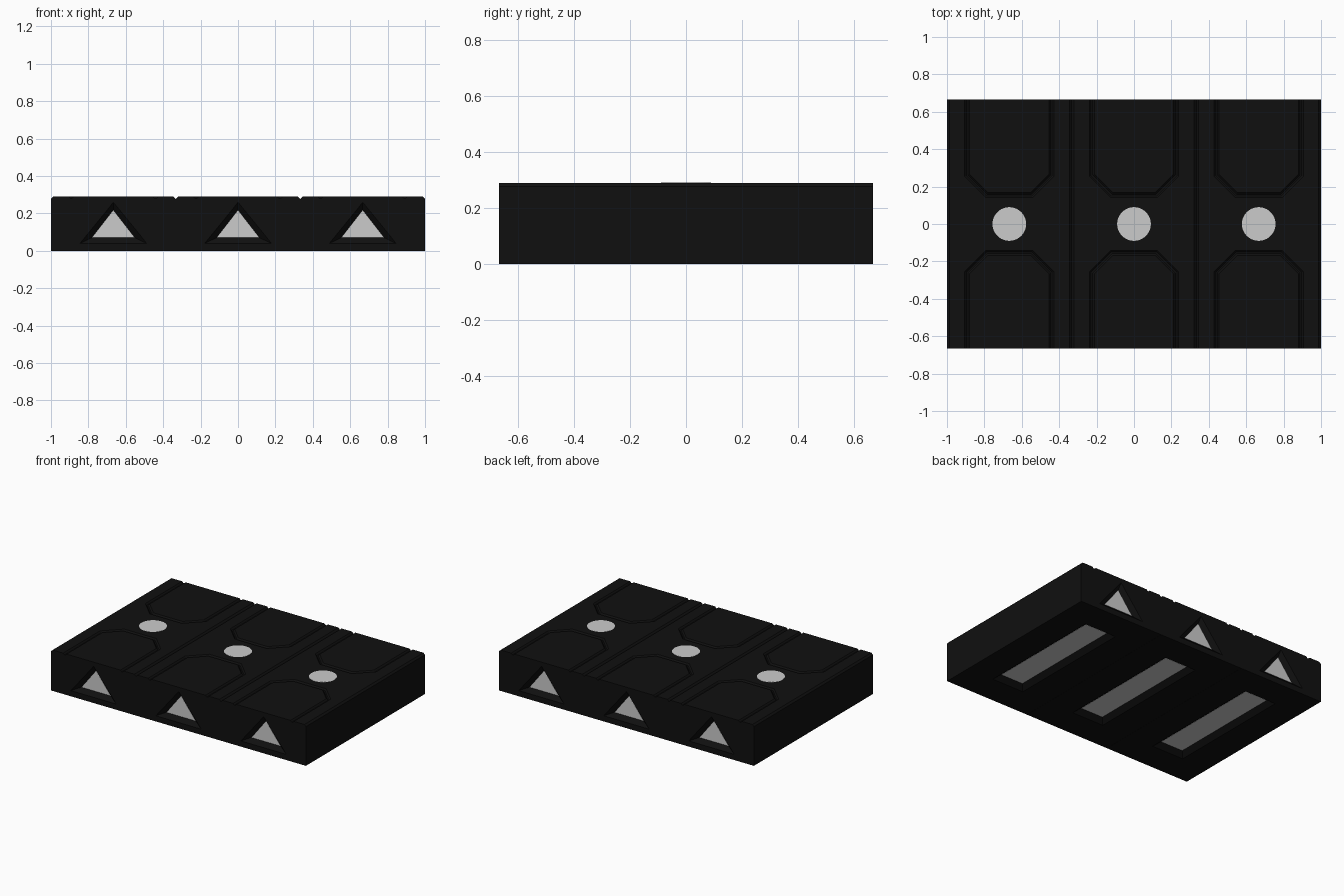
import bpy, bmesh
from math import cos, sin, pi

if "Cube" in bpy.data.objects:
    bpy.data.objects.remove(bpy.data.objects["Cube"])

H, D, P = 0.29, 1.3333 / 2, 2 / 3      # height, half depth, module pitch
HW = P / 2 - 0.0005                    # half module width, leaving a hairline seam
DEPTH = 0.03                           # depth of the lamp recesses

black = bpy.data.materials.new("black_casing")
black.diffuse_color = (0.005, 0.005, 0.005, 1)
black.use_nodes = True
black.node_tree.nodes["Principled BSDF"].inputs["Base Color"].default_value = black.diffuse_color


def loft(name, rings, mat=None):
    """Closed solid skinned through rings of equal point count."""
    bm = bmesh.new()
    vs = [[bm.verts.new(p) for p in r] for r in rings]
    n = len(vs[0])
    for a, b in zip(vs, vs[1:]):
        for i in range(n):
            bm.faces.new((a[i], a[(i + 1) % n], b[(i + 1) % n], b[i]))
    bm.faces.new(vs[0])
    bm.faces.new(vs[-1])
    bmesh.ops.recalc_face_normals(bm, faces=bm.faces)
    me = bpy.data.meshes.new(name)
    bm.to_mesh(me)
    bm.free()
    ob = bpy.data.objects.new(name, me)
    bpy.context.collection.objects.link(ob)
    if mat:
        me.materials.append(mat)
    return ob


def extend(outer, inner):
    """Continue the taper a little past the surface for a clean cut."""
    return [tuple(a + (a - b) / 3 for a, b in zip(p, q)) for p, q in zip(outer, inner)]


def triangle(w, z0, z1, y):
    return [(-w, y, z0), (w, y, z0), (0, y, z1)]


def rect(w, l, z):
    return [(-w, -l, z), (w, -l, z), (w, l, z), (-w, l, z)]


def circle(r, z):
    return [(r * cos(i * pi / 24), r * sin(i * pi / 24), z) for i in range(48)]


# Casing block with small chamfers along the top edges
c = 0.012
prof = [(-HW, 0), (HW, 0), (HW, H - c), (HW - c, H), (-HW + c, H), (-HW, H - c)]
body = loft("casing_1", [[(x, y, z) for x, z in prof] for y in (-D, D)], black)

cutters, lamps = [], []
for s, side in ((-1, "front"), (1, "back")):
    # Triangular recess and lamp on each end
    outer = triangle(0.178, 0.04, 0.26, s * D)
    inner = triangle(0.115, 0.07, 0.218, s * (D - DEPTH))
    cutters.append(loft("triangle_cutter", [extend(outer, inner), inner], black))
    lamps.append(loft(side + "_triangle_lamp",
                      [triangle(0.115, 0.07, 0.218, s * (D - DEPTH + 0.001)),
                       triangle(0.115, 0.07, 0.218, s * (D - DEPTH - 0.01))]))

    # Panel groove engraved in the top, open at the end of the block
    def at(i, d, z):
        e = d * 0.414
        x, y = [(-.225 - d, .72), (-.225 - d, .26 - e), (-.12 - e, .155 - d),
                (.12 + e, .155 - d), (.225 + d, .26 - e), (.225 + d, .72)][i]
        return (x, s * y, z)
    cutters.append(loft("groove_cutter",
                        [[at(i, -.018, H + .005), at(i, .018, H + .005),
                          at(i, .004, H - .01), at(i, -.004, H - .01)] for i in range(6)], black))

# Long recess and strip lamp underneath
outer, inner = rect(0.125, 0.46, 0), rect(0.088, 0.42, DEPTH)
cutters.append(loft("strip_cutter", [extend(outer, inner), inner], black))
lamps.append(loft("bottom_strip_lamp",
                  [rect(0.088, 0.42, DEPTH - 0.001), rect(0.088, 0.42, DEPTH + 0.01)]))

# Round lamp on top
lamps.append(loft("top_round_lamp", [circle(0.09, H - 0.01), circle(0.09, H + 0.001)]))

# Carve the casing, bake the result and drop the cutters
for cut in cutters:
    m = body.modifiers.new("cut", "BOOLEAN")
    m.operation, m.solver, m.object = "DIFFERENCE", "EXACT", cut
dg = bpy.context.evaluated_depsgraph_get()
baked = bpy.data.meshes.new_from_object(body.evaluated_get(dg))
body.modifiers.clear()
body.data = baked
for cut in cutters:
    bpy.data.objects.remove(cut)

# Three modules side by side
for part in [body] + lamps:
    for k in (-1, 1):
        twin = part.copy()
        twin.name = part.name.replace("_1", "") + ("_left" if k < 0 else "_right")
        twin.location.x = k * P
        bpy.context.collection.objects.link(twin)
body.name = "casing_middle"
